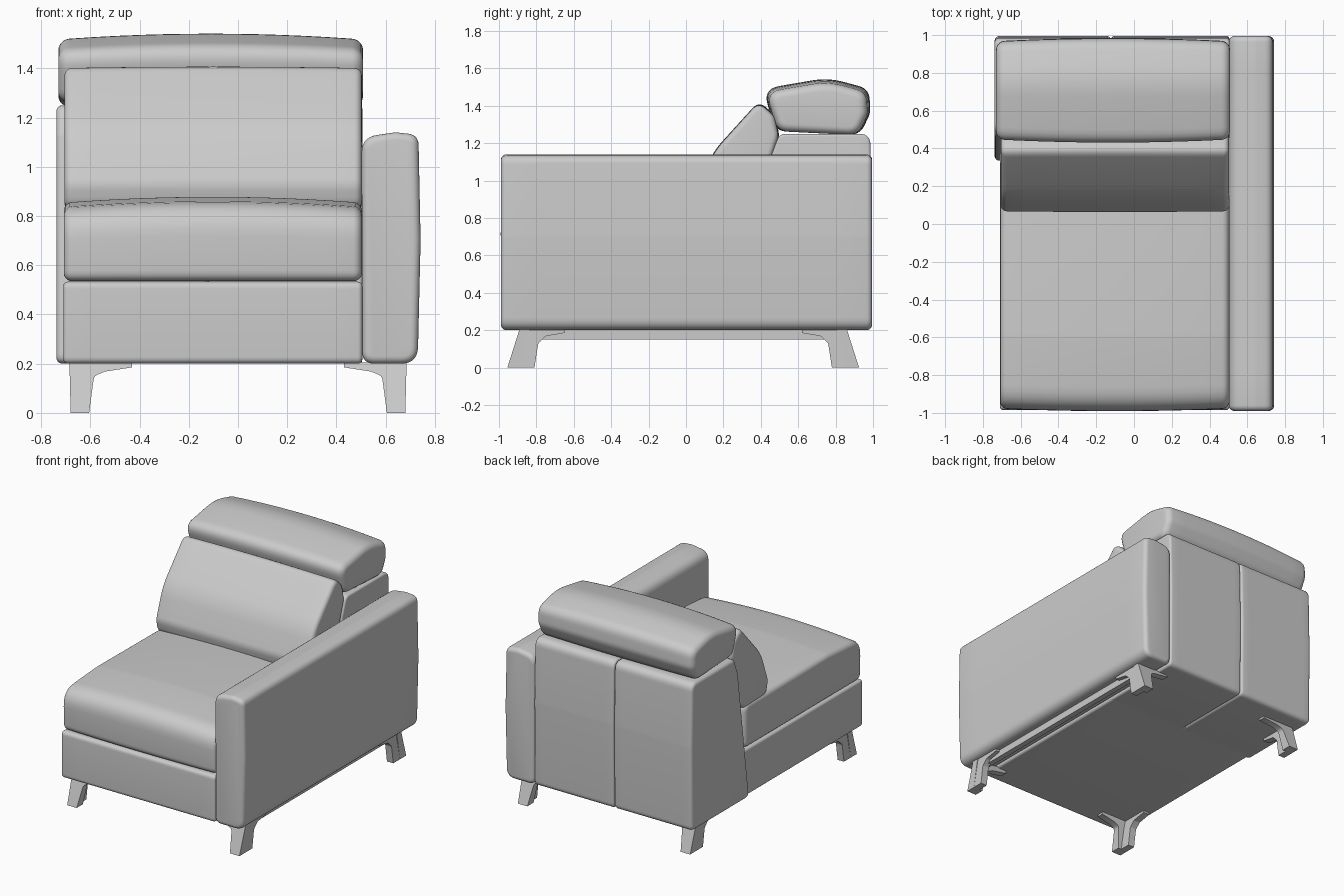
import bpy, bmesh, math
from mathutils import Vector

if "Cube" in bpy.data.objects:
    bpy.data.objects.remove(bpy.data.objects["Cube"])


def fillet(points, segs=7):
    """Round the corners of a counter-clockwise profile of (u, v, radius)."""
    out, n = [], len(points)
    for i, (u, v, r) in enumerate(points):
        p = Vector((u, v))
        a = Vector(points[i - 1][:2]) - p
        b = Vector(points[(i + 1) % n][:2]) - p
        if r <= 0:
            out.append(p)
            continue
        t = min(r / math.tan(a.angle(b) / 2), 0.46 * a.length, 0.46 * b.length)
        s, e = p + a.normalized() * t, p + b.normalized() * t
        for k in range(segs + 1):
            f = k / segs
            out.append(s * (1 - f) ** 2 + p * 2 * f * (1 - f) + e * f * f)
    return out


def inset(prof, d):
    """Offset a profile inward by d."""
    out, n = [], len(prof)
    for i, p in enumerate(prof):
        d1 = (p - prof[i - 1]).normalized()
        d2 = (prof[(i + 1) % n] - p).normalized()
        t = d1 + d2
        normal = Vector((-t.y, t.x)).normalized()
        out.append(p + normal * d / max(0.5, t.length / 2))
    return out


def loft(bm, points, axis, w0, w1, rim=0.0, bulge=(0, 0)):
    """Sweep a profile along x or y with rounded ends and a crowned middle."""
    prof = fillet(points)
    us, vs = [p.x for p in prof], [p.y for p in prof]
    pivot_u, pivot_v = (min(us) + max(us)) / 2, min(vs)
    if rim > 0:
        ends = [(rim * (1 - math.cos(a)), rim * (1 - math.sin(a)))
                for a in (math.radians(18 * k) for k in range(6))]
        mid = [w0 + rim + (w1 - w0 - 2 * rim) * k / 12 for k in range(1, 12)]
        stations = [(w0 + e, d) for e, d in ends] + [(w, 0) for w in mid]
        stations += [(w1 - e, d) for e, d in reversed(ends)]
    else:
        stations = [(w0, 0), (w1, 0)]
    rings = []
    for w, d in stations:
        s = (2 * w - w0 - w1) / (w1 - w0)
        ku, kv = 1 - bulge[0] * s * s, 1 - bulge[1] * s * s
        ring = []
        for p in inset(prof, d) if d else prof:
            u = pivot_u + (p.x - pivot_u) * ku
            v = pivot_v + (p.y - pivot_v) * kv
            ring.append(bm.verts.new((w, u, v) if axis == 'x' else (u, w, v)))
        rings.append(ring)
    n = len(prof)
    for r0, r1 in zip(rings, rings[1:]):
        for i in range(n):
            j = (i + 1) % n
            bm.faces.new((r0[i], r0[j], r1[j], r1[i]))
    bm.faces.new(rings[0])
    bm.faces.new(rings[-1])
    return [v for ring in rings for v in ring]


def finish(name, bm):
    bmesh.ops.recalc_face_normals(bm, faces=bm.faces)
    mesh = bpy.data.meshes.new(name)
    bm.to_mesh(mesh)
    bm.free()
    mesh.shade_smooth()
    mesh.set_sharp_from_angle(angle=math.radians(35))
    obj = bpy.data.objects.new(name, mesh)
    bpy.context.scene.collection.objects.link(obj)
    return obj


def part(name, points, axis, w0, w1, rim=0.0, bulge=(0, 0)):
    bm = bmesh.new()
    loft(bm, points, axis, w0, w1, rim, bulge)
    return finish(name, bm)


# Armrest on the right
part("armrest", [(0.505, 0.2, 0.05), (0.73, 0.2, 0.07), (0.742, 0.7, 0.3),
                 (0.733, 1.13, 0.09), (0.64, 1.14, 0.1), (0.502, 1.12, 0.11)],
     'y', -0.99, 0.995, 0.03)

# Base box and seat cushion
part("base", [(-0.985, 0.2, 0.03), (0.4, 0.2, 0.03), (0.4, 0.533, 0.03), (-0.985, 0.533, 0.03)],
     'x', -0.71, 0.505, 0.018)
part("seat_cushion", [(-0.985, 0.535, 0.05), (0.36, 0.535, 0.05), (0.36, 0.87, 0.06),
                      (-0.6, 0.878, 0.5), (-0.995, 0.85, 0.14)],
     'x', -0.708, 0.503, 0.035, (0.02, 0.07))

# Back body in two upholstered panels with a seam between them
back = [(0.33, 0.2, 0.04), (0.99, 0.2, 0.04), (0.995, 0.8, 0.3),
        (0.985, 1.25, 0.06), (0.5, 1.25, 0.05), (0.455, 1.13, 0.1)]
part("back_panel_left", back, 'x', -0.738, -0.12, 0.025)
part("back_panel_right", back, 'x', -0.12, 0.505, 0.015)

# Leaning back cushion
part("back_cushion", [(0.08, 0.83, 0.06), (0.36, 0.82, 0.06), (0.50, 1.24, 0.1),
                      (0.475, 1.35, 0.08), (0.39, 1.425, 0.06), (0.14, 1.15, 0.4),
                      (0.06, 0.93, 0.1)],
     'x', -0.705, 0.503, 0.03, (0.02, 0.01))

# Headrest roll
part("headrest", [(0.48, 1.265, 0.08), (0.93, 1.242, 0.09), (0.985, 1.36, 0.1),
                  (0.98, 1.49, 0.1), (0.76, 1.55, 0.4), (0.41, 1.49, 0.08)],
     'x', -0.73, 0.508, 0.045, (0.06, 0.08))

# Corner legs: a flared blade across and a second blade along the side
for side, sx in (("left", -1), ("right", 1)):
    for end, sy in (("front", 1), ("back", -1)):
        bm = bmesh.new()
        blade = loft(bm, [(0.605, 0, 0), (0.68, 0, 0), (0.685, 0.205, 0), (0.43, 0.205, 0),
                          (0.43, 0.185, 0), (0.54, 0.168, 0), (0.585, 0.15, 0.03)],
                     'y', -0.89, -0.84)
        for v in blade:
            v.co.y -= 0.065 * (1 - v.co.z / 0.205)
            if v.co.z < 0.01 and v.co.y > -0.92:
                v.co.y += 0.02
        loft(bm, [(-0.885, 0, 0), (-0.81, 0, 0), (-0.79, 0.13, 0.03), (-0.75, 0.168, 0.03),
                  (-0.65, 0.185, 0), (-0.65, 0.205, 0), (-0.86, 0.205, 0)],
             'x', 0.63, 0.68)
        for v in bm.verts:
            v.co.x *= sx
            v.co.y = sy * (v.co.y + 0.015) - 0.015
        finish(f"{end}_{side}_leg", bm)

# Support rail under the armrest
part("support_rail", [(-0.82, 0.15, 0), (0.80, 0.15, 0), (0.80, 0.205, 0), (-0.82, 0.205, 0)],
     'x', 0.61, 0.65)
